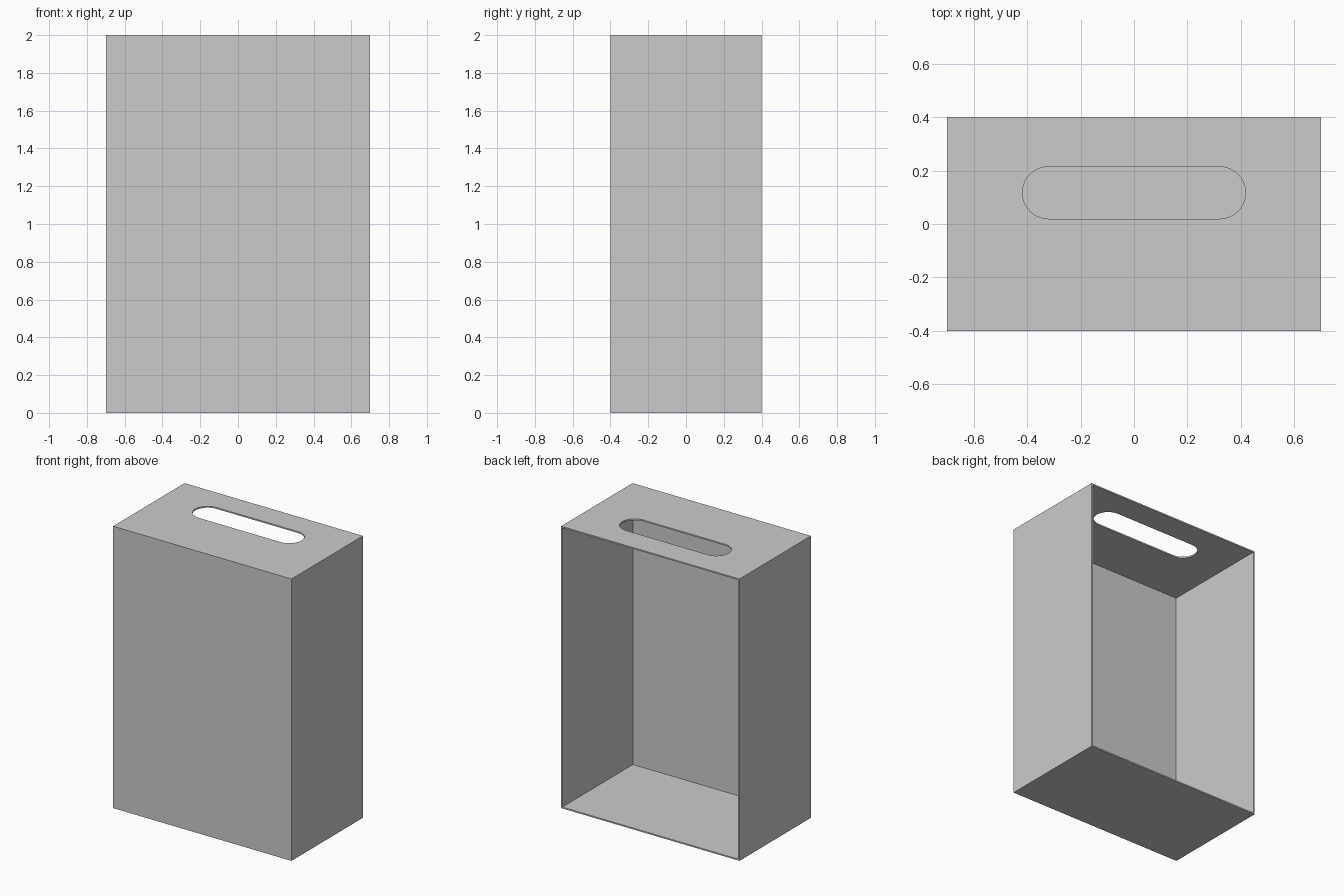
import bpy, bmesh, math

if "Cube" in bpy.data.objects:
    bpy.data.objects.remove(bpy.data.objects["Cube"])

W, D, H, T = 1.4, 0.8, 2.0, 0.01          # outer size and wall thickness
SLOT_Y, SLOT_R, SLOT_HALF = 0.117, 0.0975, 0.32


def mesh_object(name, bm):
    bmesh.ops.recalc_face_normals(bm, faces=bm.faces)
    mesh = bpy.data.meshes.new(name)
    bm.to_mesh(mesh)
    bm.free()
    obj = bpy.data.objects.new(name, mesh)
    bpy.context.collection.objects.link(obj)
    return obj


# Open-backed case: a box without its back face, thickened inwards
bm = bmesh.new()
bmesh.ops.create_cube(bm, size=1)
for v in bm.verts:
    v.co = (v.co.x * W, v.co.y * D, (v.co.z + 0.5) * H)
back = [f for f in bm.faces if f.calc_center_median().y > D / 2 - 0.001]
bmesh.ops.delete(bm, geom=back, context='FACES_ONLY')
for f in bm.faces:                        # make normals point outwards
    f.normal_update()
    c = f.calc_center_median()
    c.z -= H / 2
    if f.normal.dot(c) < 0:
        f.normal_flip()
mesh = bpy.data.meshes.new("case")
bm.to_mesh(mesh)
bm.free()
case = bpy.data.objects.new("case", mesh)
bpy.context.collection.objects.link(case)

shell = case.modifiers.new("wall_thickness", 'SOLIDIFY')
shell.thickness = T
shell.offset = -1
shell.use_even_offset = True

# Rounded slot cutter for the top panel
bm = bmesh.new()
ring, steps = [], 24
for side in (1, -1):
    for i in range(steps + 1):
        a = -math.pi / 2 + math.pi * i / steps
        x = side * (SLOT_HALF + SLOT_R * math.cos(a))
        y = SLOT_Y + side * SLOT_R * math.sin(a)
        ring.append(bm.verts.new((x, y, H - 0.1)))
face = bm.faces.new(ring)
top = bmesh.ops.extrude_face_region(bm, geom=[face])["geom"]
bmesh.ops.translate(bm, vec=(0, 0, 0.2),
                    verts=[e for e in top if isinstance(e, bmesh.types.BMVert)])
cutter = mesh_object("slot_cutter", bm)
cutter.hide_render = True
cutter.hide_set(True)

cut = case.modifiers.new("slot", 'BOOLEAN')
cut.operation = 'DIFFERENCE'
cut.solver = 'EXACT'
cut.object = cutter
